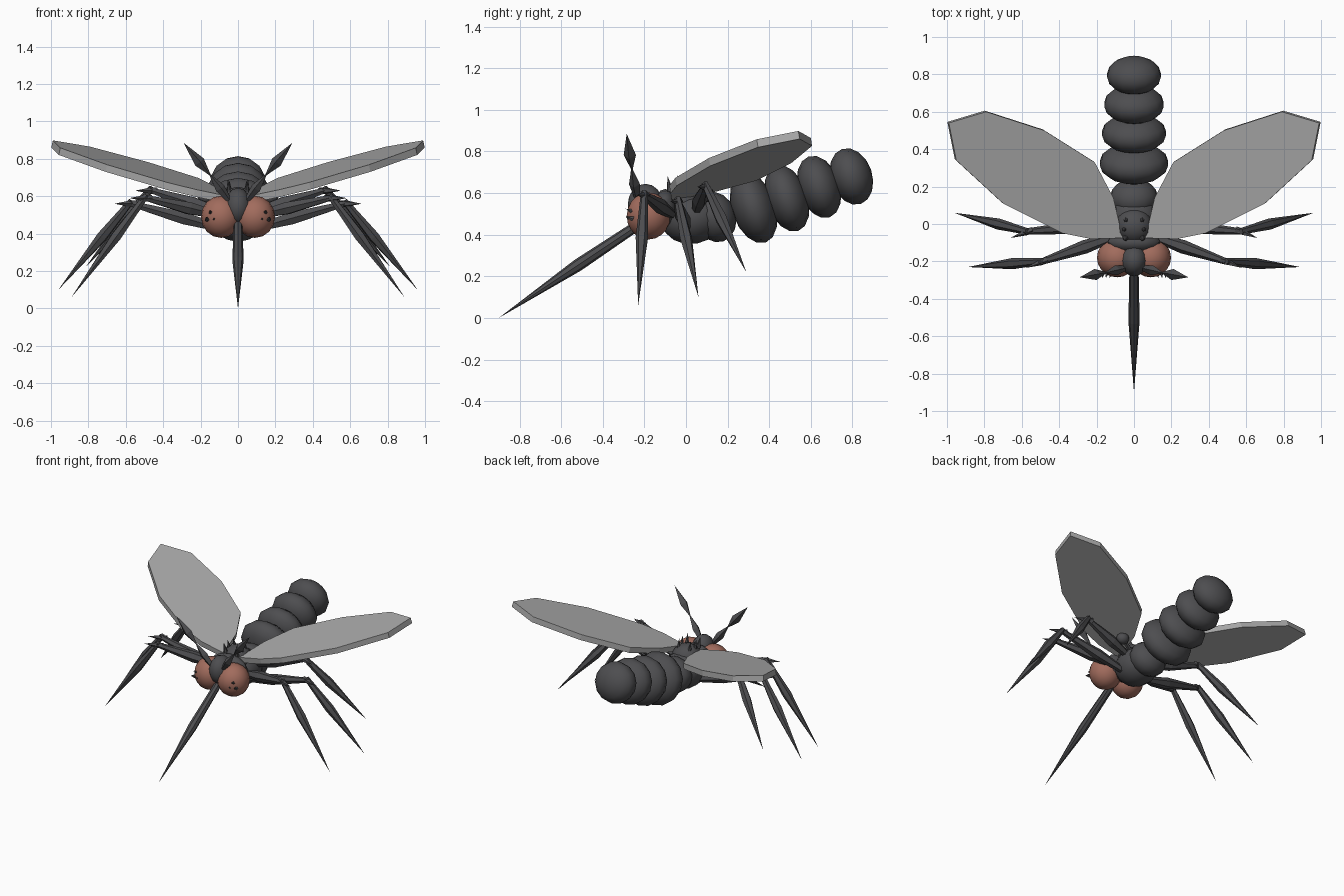
import bpy, bmesh, math
from mathutils import Vector, Matrix

if "Cube" in bpy.data.objects:
    bpy.data.objects.remove(bpy.data.objects["Cube"])


def material(name, rgb):
    m = bpy.data.materials.new(name)
    m.diffuse_color = (*rgb, 1)
    m.use_nodes = True
    m.node_tree.nodes["Principled BSDF"].inputs["Base Color"].default_value = m.diffuse_color
    return m


DARK = material("dark_grey_shell", (0.075, 0.075, 0.08))
RED = material("reddish_brown", (0.36, 0.15, 0.11))
WING = material("light_grey_membrane", (0.40, 0.40, 0.40))


def finish(name, bm, mat, smooth=False):
    bmesh.ops.recalc_face_normals(bm, faces=bm.faces)
    me = bpy.data.meshes.new(name)
    bm.to_mesh(me)
    bm.free()
    me.materials.append(mat)
    ob = bpy.data.objects.new(name, me)
    bpy.context.collection.objects.link(ob)
    if smooth:
        bpy.ops.object.select_all(action='DESELECT')
        ob.select_set(True)
        bpy.context.view_layer.objects.active = ob
        bpy.ops.object.shade_smooth_by_angle(angle=math.radians(40))
    return ob


def ball(name, pos, radii, mat=DARK, tilt=0.0, seg=14, rings=8):
    """Ellipsoid with its poles along y, tilted upward at the back."""
    bm = bmesh.new()
    bmesh.ops.create_uvsphere(bm, u_segments=seg, v_segments=rings, radius=1)
    turn = Matrix.Rotation(math.radians(-90), 4, 'X')
    mat4 = (Matrix.Translation(pos) @ Matrix.Rotation(math.radians(tilt), 4, 'X')
            @ Matrix.Diagonal((*radii, 1)) @ turn)
    bm.transform(mat4)
    return finish(name, bm, mat, True)


def spindle(name, a, b, profile, sides=6, mat=DARK):
    """Faceted limb from a to b; profile holds (fraction, radius) pairs."""
    a, b = Vector(a), Vector(b)
    q = (b - a).to_track_quat('Z', 'Y')
    bm = bmesh.new()
    rows = []
    for t, r in profile:
        c = a.lerp(b, t)
        if r == 0:
            rows.append([bm.verts.new(c)])
            continue
        rows.append([bm.verts.new(c + q @ Vector((r * math.cos(k * math.tau / sides),
                                                  r * math.sin(k * math.tau / sides), 0)))
                     for k in range(sides)])
    for lo, hi in zip(rows, rows[1:]):
        for k in range(sides):
            n = (k + 1) % sides
            if len(lo) == 1:
                bm.faces.new((lo[0], hi[n], hi[k]))
            elif len(hi) == 1:
                bm.faces.new((lo[k], lo[n], hi[0]))
            else:
                bm.faces.new((lo[k], lo[n], hi[n], hi[k]))
    for row in (rows[0], rows[-1]):
        if len(row) > 1:
            bm.faces.new(row)
    return finish(name, bm, mat)


def flip(p, s):
    return (p[0] * s, p[1], p[2])


# Abdomen: overlapping flattened segments rising toward the back
for i, (y, z, r, h) in enumerate([(0.14, 0.485, 0.13, 0.10), (0.325, 0.53, 0.187, 0.105),
                                  (0.485, 0.575, 0.175, 0.10), (0.64, 0.63, 0.163, 0.10),
                                  (0.795, 0.68, 0.147, 0.10)]):
    ball(f"abdomen_segment_{i + 1}", (0, y, z), (r, h, r * 0.95), tilt=19)

# Thorax, dorsal hump and head
ball("thorax", (0, 0.03, 0.48), (0.14, 0.15, 0.125), tilt=10)
ball("thorax_hump", (0, -0.01, 0.56), (0.10, 0.095, 0.09))
ball("thorax_collar", (0, -0.10, 0.52), (0.145, 0.06, 0.10))
ball("head", (0, -0.195, 0.545), (0.072, 0.085, 0.10))

# Back spikes in two rows
for s in (-1, 1):
    for y, x in ((-0.075, 0.045), (-0.025, 0.05), (0.025, 0.042)):
        spindle("back_spike", (s * x, y, 0.61), (s * x * 1.1, y - 0.015, 0.685),
                [(0, 0.016), (1, 0)], 6)

# Piercing mouthpart
spindle("proboscis", (0, -0.21, 0.46), (0, -0.9, 0.0),
        [(0, 0.024), (0.45, 0.03), (1, 0)], 8)

LEGS = {  # root, knee, foot tip
    "front": ((0.11, -0.07, 0.50), (0.49, -0.20, 0.59), (0.89, -0.23, 0.06)),
    "middle": ((0.10, 0.0, 0.43), (0.57, -0.04, 0.56), (0.96, 0.06, 0.10)),
    "rear": ((0.10, 0.05, 0.52), (0.46, 0.09, 0.63), (0.815, 0.29, 0.22)),
}

for s, side in ((-1, "left"), (1, "right")):
    # Compound eye with small bristles
    ball(f"{side}_eye", (s * 0.09, -0.18, 0.49), (0.108, 0.105, 0.113), RED, seg=16, rings=10)
    for x, z in ((0.145, 0.51), (0.125, 0.47), (0.165, 0.475)):
        spindle(f"{side}_eye_bristle", (s * x, -0.255, z), (s * (x + 0.005), -0.29, z + 0.015),
                [(0, 0.013), (1, 0)], 5)

    # Two-part antenna
    base, mid, tip = (flip(p, s) for p in ((0.04, -0.235, 0.57), (0.15, -0.26, 0.715),
                                           (0.29, -0.285, 0.885)))
    spindle(f"{side}_antenna_lower", base, mid, [(0, 0.012), (0.5, 0.027), (1, 0.004)], 4)
    spindle(f"{side}_antenna_upper", mid, tip, [(0, 0.004), (0.4, 0.03), (1, 0)], 4)

    # Legs: thigh, shin and a short spike at each knee
    for pos, (root, knee, foot) in LEGS.items():
        root, knee, foot = (Vector(flip(p, s)) for p in (root, knee, foot))
        spindle(f"{side}_{pos}_thigh", root, knee,
                [(0, 0.022), (0.4, 0.037), (1, 0.017)], 6)
        spindle(f"{side}_{pos}_shin", knee + Vector((0, 0, 0.015)), foot,
                [(0, 0.017), (0.4, 0.03), (1, 0)], 6)
        out = Vector((s * 0.09, -0.035, 0.0))
        spindle(f"{side}_{pos}_knee_spike", knee - out * 0.3, knee + out,
                [(0, 0.018), (0.3, 0.018), (1, 0)], 5)

    # Balancing knob behind the wing root
    spindle(f"{side}_knob_stalk", (s * 0.08, 0.07, 0.54), (s * 0.17, 0.095, 0.59),
            [(0, 0.015), (1, 0.015)], 6)
    ball(f"{side}_knob", (s * 0.175, 0.095, 0.595), (0.045, 0.04, 0.04), seg=8, rings=5)

    # Wing: flat slab on a plane rising outward and backward
    outline = [(0.06, -0.075), (0.23, -0.08), (0.38, -0.05), (0.70, 0.11), (0.95, 0.34),
               (0.99, 0.54), (0.79, 0.60), (0.48, 0.50), (0.21, 0.33), (0.11, 0.14)]
    bm = bmesh.new()
    top = [bm.verts.new((s * x, y, 0.60 + 0.216 * x + 0.157 * y)) for x, y in outline]
    face = bm.faces.new(top)
    ext = bmesh.ops.extrude_face_region(bm, geom=[face], use_keep_orig=True)
    low = [v for v in ext["geom"] if isinstance(v, bmesh.types.BMVert)]
    bmesh.ops.translate(bm, verts=low, vec=(s * 0.008, 0.006, -0.038))
    finish(f"{side}_wing", bm, WING)
